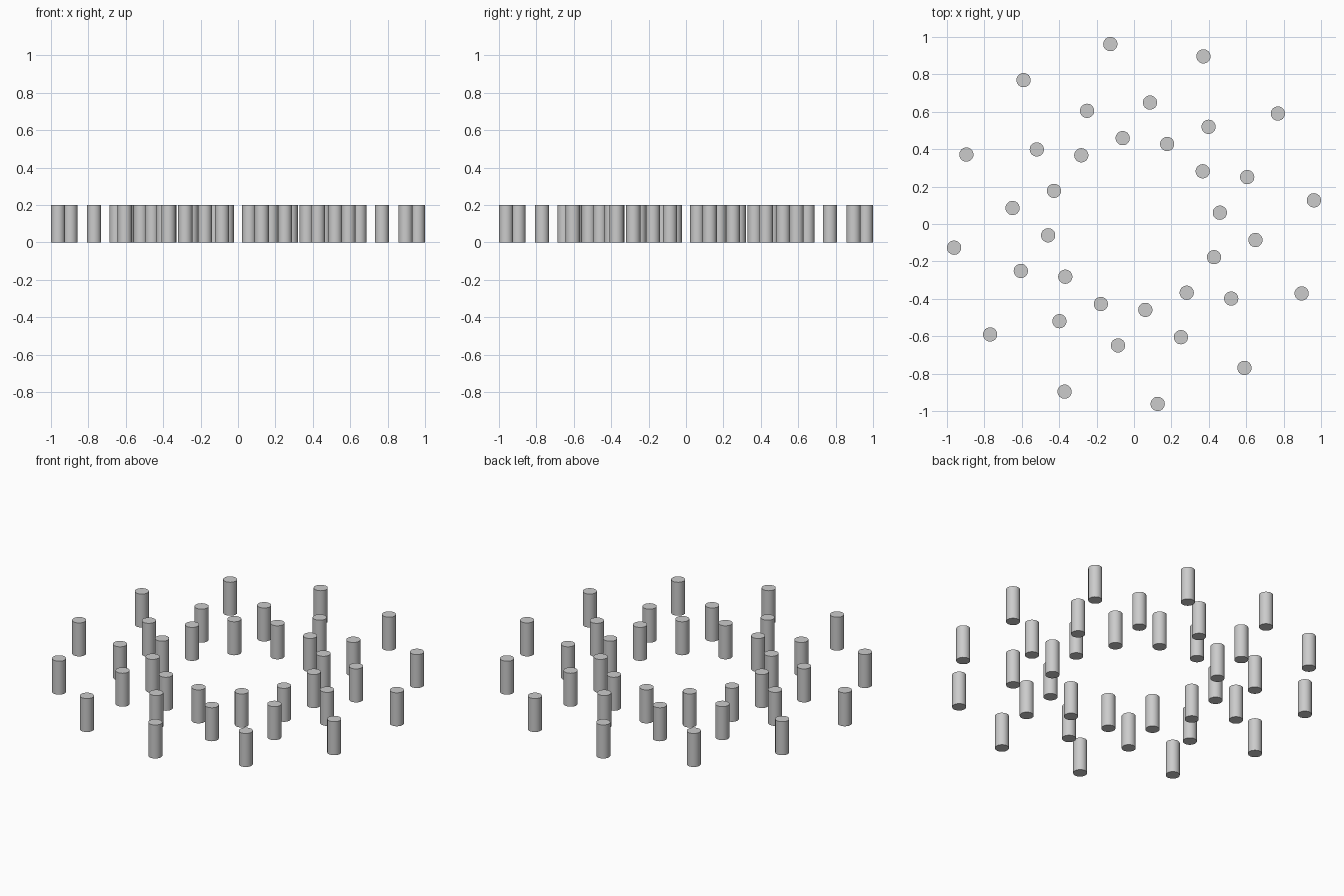
import bpy
from math import radians, cos, sin

if "Cube" in bpy.data.objects:
    bpy.data.objects.remove(bpy.data.objects["Cube"])

POST_R, POST_H, COUNT = 0.038, 0.2, 12


def post(name, x, y):
    bpy.ops.mesh.primitive_cylinder_add(vertices=32, radius=POST_R, depth=POST_H,
                                        location=(x, y, POST_H / 2))
    bpy.context.object.name = name
    bpy.ops.object.shade_smooth_by_angle()


# Three concentric rings of posts: ring name, ring radius, start angle
for ring, radius, start in (("inner", 0.463, 7.5),
                            ("middle", 0.655, 22.5),
                            ("outer", 0.970, 7.5)):
    for i in range(COUNT):
        a = radians(start + i * 360 / COUNT)
        post(f"{ring}_post_{i + 1}", radius * cos(a), radius * sin(a))
